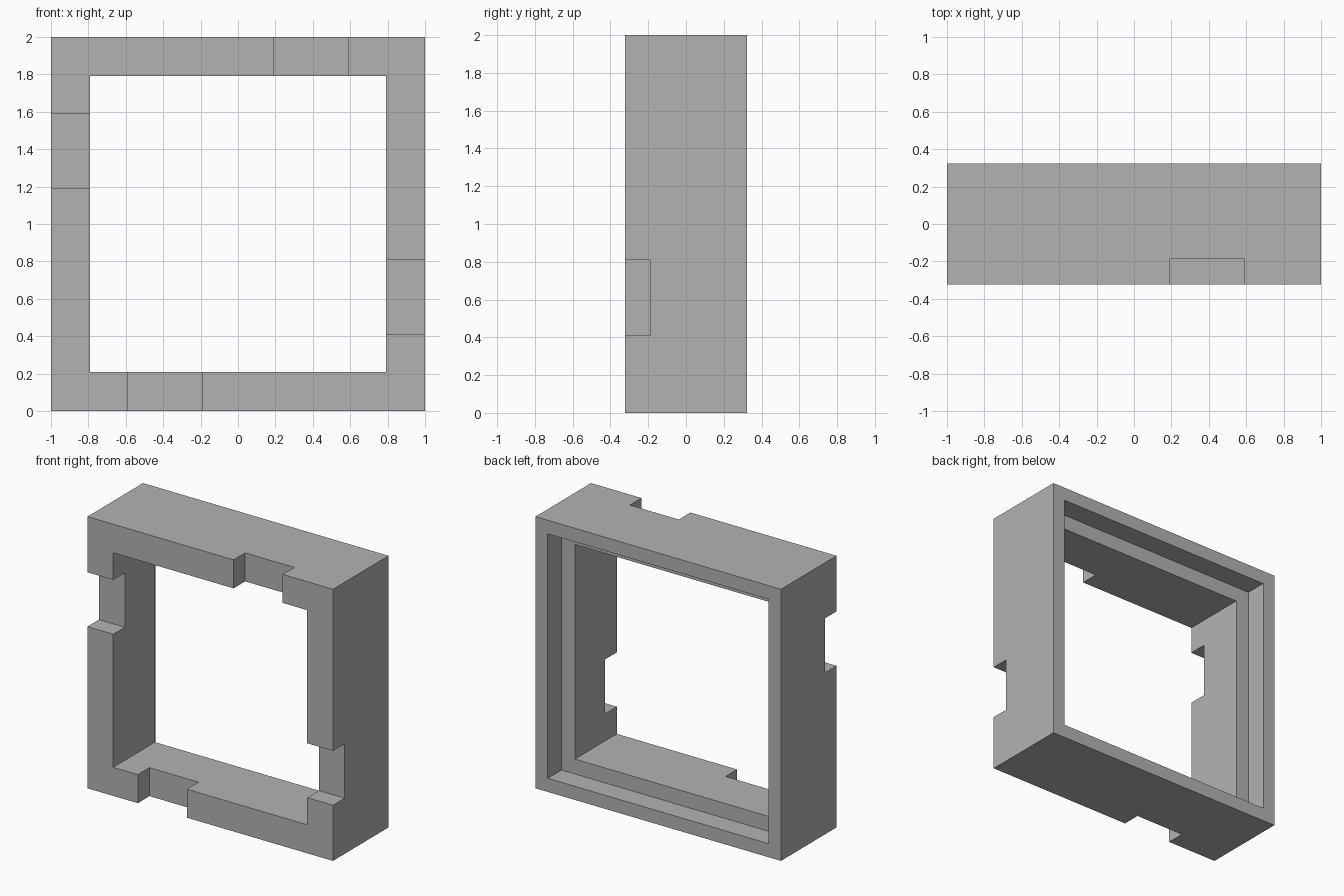
import bpy
from math import pi
from mathutils import Matrix, Vector

default = bpy.data.objects.get("Cube")
if default:
    bpy.data.objects.remove(default, do_unlink=True)

HALF = 1.0          # half width and half height
DEPTH = 0.323       # half depth
OPENING = 0.79      # half size of the through opening
REBATE = 0.9        # half size of the stepped recess at the back
REBATE_DEPTH = 0.16
NOTCH_DEPTH = 0.135
NOTCH_NEAR, NOTCH_FAR = 0.19, 0.59
OVER = 0.1          # cutter overshoot

grey = bpy.data.materials.new("neutral_grey")
grey.use_nodes = True
colour = (0.45, 0.45, 0.45, 1)
grey.diffuse_color = colour
grey.node_tree.nodes["Principled BSDF"].inputs["Base Color"].default_value = colour


def box(name, low, high, turn=0):
    """Box between two corners, turned about y, then raised to stand on the ground."""
    bpy.ops.mesh.primitive_cube_add(size=1)
    obj = bpy.context.object
    obj.name = name
    low, high = Vector(low), Vector(high)
    place = Matrix.Translation((low + high) / 2) @ Matrix.Diagonal((*(high - low), 1))
    obj.data.transform(Matrix.Translation((0, 0, HALF)) @ Matrix.Rotation(turn, 4, "Y") @ place)
    obj.data.materials.append(grey)
    return obj


def cut(target, cutter):
    mod = target.modifiers.new("cut", "BOOLEAN")
    mod.operation, mod.solver, mod.object = "DIFFERENCE", "EXACT", cutter
    bpy.context.view_layer.objects.active = target
    bpy.ops.object.modifier_apply(modifier=mod.name)
    bpy.data.objects.remove(cutter, do_unlink=True)


# Square frame with a through opening
frame = box("frame", (-HALF, -DEPTH, -HALF), (HALF, DEPTH, HALF))
cut(frame, box("opening_cutter", (-OPENING, -DEPTH - OVER, -OPENING),
               (OPENING, DEPTH + OVER, OPENING)))

# Stepped recess around the back of the opening
cut(frame, box("rebate_cutter", (-REBATE, DEPTH - REBATE_DEPTH, -REBATE),
               (REBATE, DEPTH + OVER, REBATE)))

# One front notch per side, repeated by quarter turns
for quarter in range(4):
    cut(frame, box("notch_cutter", (NOTCH_NEAR, -DEPTH - OVER, OPENING - OVER),
                   (NOTCH_FAR, -DEPTH + NOTCH_DEPTH, HALF + OVER), quarter * pi / 2))
